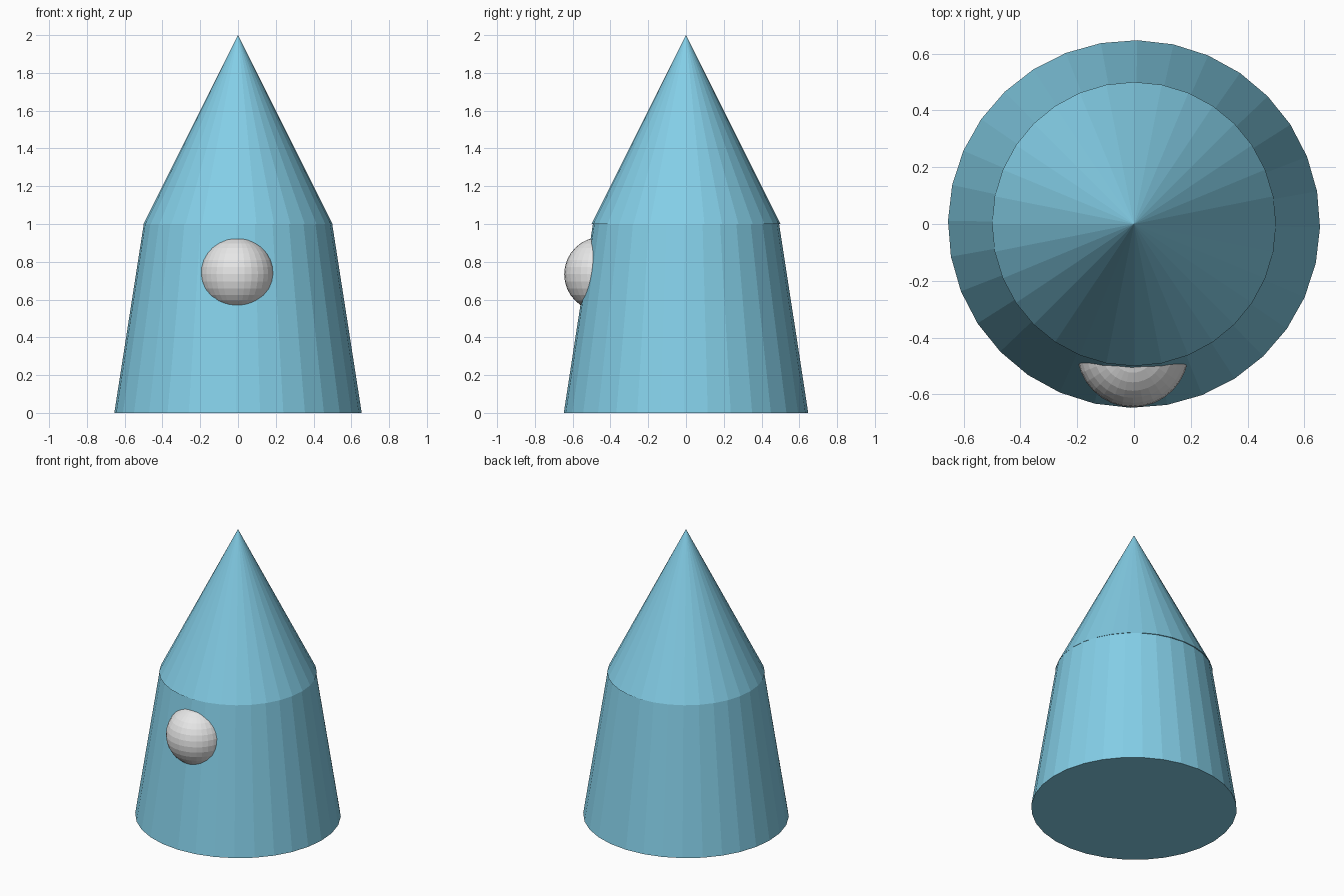
import bpy
import math

if "Cube" in bpy.data.objects:
    bpy.data.objects.remove(bpy.data.objects["Cube"])


def material(name, color):
    m = bpy.data.materials.new(name)
    m.diffuse_color = (*color, 1)
    m.use_nodes = True
    m.node_tree.nodes["Principled BSDF"].inputs["Base Color"].default_value = m.diffuse_color
    return m


blue = material("sky_blue", (0.23, 0.62, 0.80))
grey = material("light_grey", (0.80, 0.80, 0.80))


def finish(name, mat):
    ob = bpy.context.object
    ob.name = name
    ob.data.materials.append(mat)
    return ob


# Tapered faceted body
bpy.ops.mesh.primitive_cone_add(vertices=32, radius1=0.655, radius2=0.499, depth=1,
                                location=(0, 0, 0.5), rotation=(0, 0, math.radians(-1)))
finish("body", blue).scale = (1, 0.988, 1)

# Pointed nose cone
bpy.ops.mesh.primitive_cone_add(vertices=32, radius1=0.5, radius2=0, depth=1,
                                location=(0, 0, 1.5))
finish("nose_cone", blue)

# Round window half sunk into the front
bpy.ops.mesh.primitive_uv_sphere_add(segments=32, ring_count=16, radius=0.197,
                                     location=(-0.004, -0.448, 0.734))
finish("window", grey)
